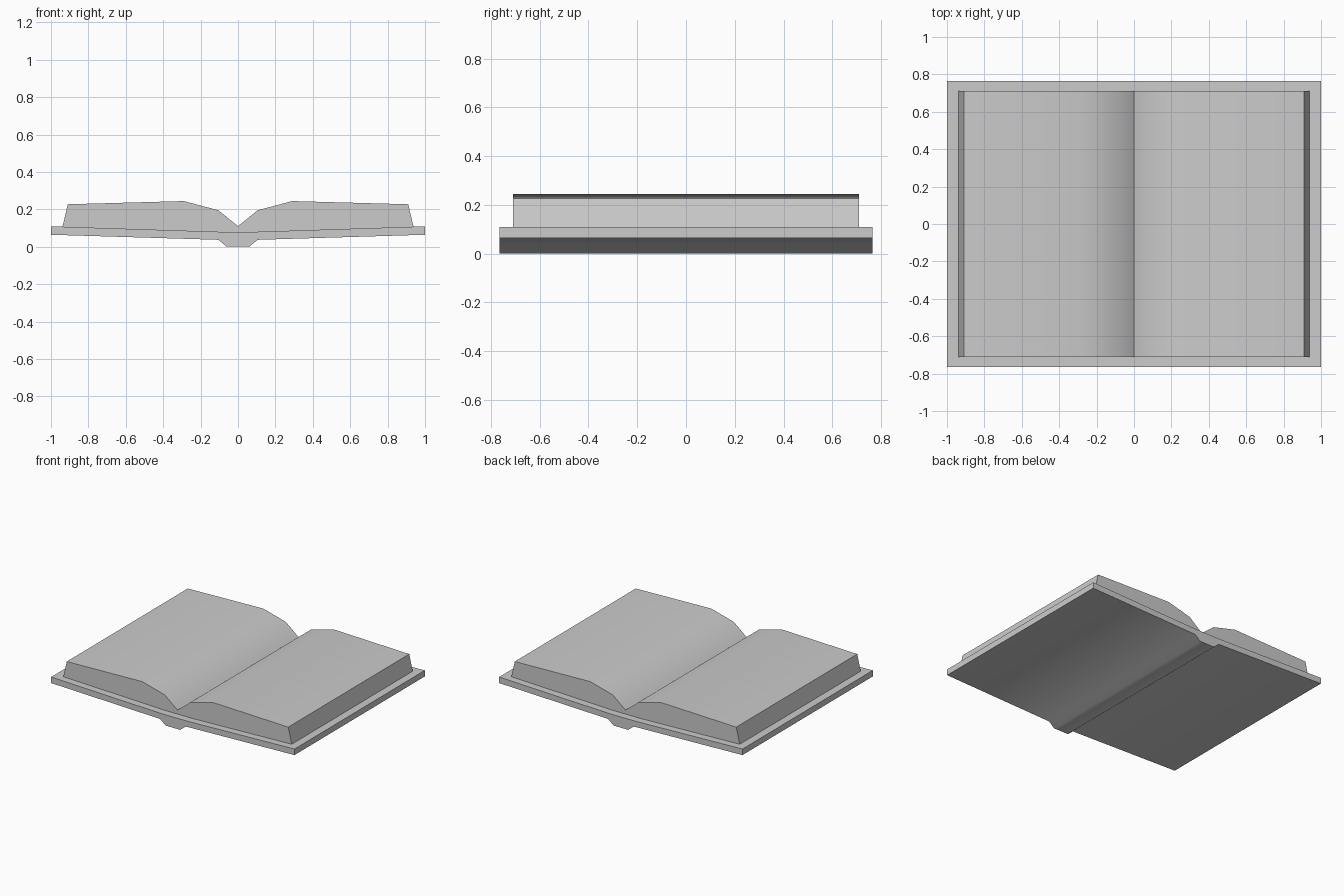
import bpy, bmesh
from math import radians

default = bpy.data.objects.get("Cube")
if default:
    bpy.data.objects.remove(default, do_unlink=True)

# One plain grey for the whole book
GREY = (0.6, 0.6, 0.6, 1)
grey = bpy.data.materials.new("plain_grey")
grey.use_nodes = True
grey.diffuse_color = GREY
grey.node_tree.nodes["Principled BSDF"].inputs["Base Color"].default_value = GREY


def mirrored(half):
    """Complete a right-hand profile with its reflection across x = 0."""
    return half + [(-x, z) for x, z in reversed(half) if x > 0]


def extrude_profile(name, outline, depth):
    """Extrude an x-z outline along y, centred on y = 0."""
    bm = bmesh.new()
    face = bm.faces.new([bm.verts.new((x, -depth / 2, z)) for x, z in outline])
    solid = bmesh.ops.extrude_face_region(bm, geom=[face])
    verts = [v for v in solid["geom"] if isinstance(v, bmesh.types.BMVert)]
    bmesh.ops.translate(bm, verts=verts, vec=(0, depth, 0))
    bmesh.ops.recalc_face_normals(bm, faces=bm.faces)
    mesh = bpy.data.meshes.new(name)
    bm.to_mesh(mesh)
    bm.free()
    mesh.materials.append(grey)
    obj = bpy.data.objects.new(name, mesh)
    bpy.context.collection.objects.link(obj)
    bpy.ops.object.select_all(action="DESELECT")
    obj.select_set(True)
    bpy.context.view_layer.objects.active = obj
    bpy.ops.object.shade_smooth_by_angle(angle=radians(50))
    return obj


# Cover boards with the raised spine underneath
cover_half = [(0.06, 0), (0.105, 0.037), (1, 0.064), (1, 0.109), (0.105, 0.08)]
extrude_profile("cover", mirrored(cover_half), 1.53)

# Open page block, resting slightly inside the cover, with a central valley
pages_half = [(0.105, 0.075), (0.94, 0.1), (0.91, 0.227),
              (0.29, 0.244), (0.105, 0.195), (0, 0.11)]
extrude_profile("pages", mirrored(pages_half), 1.42)
